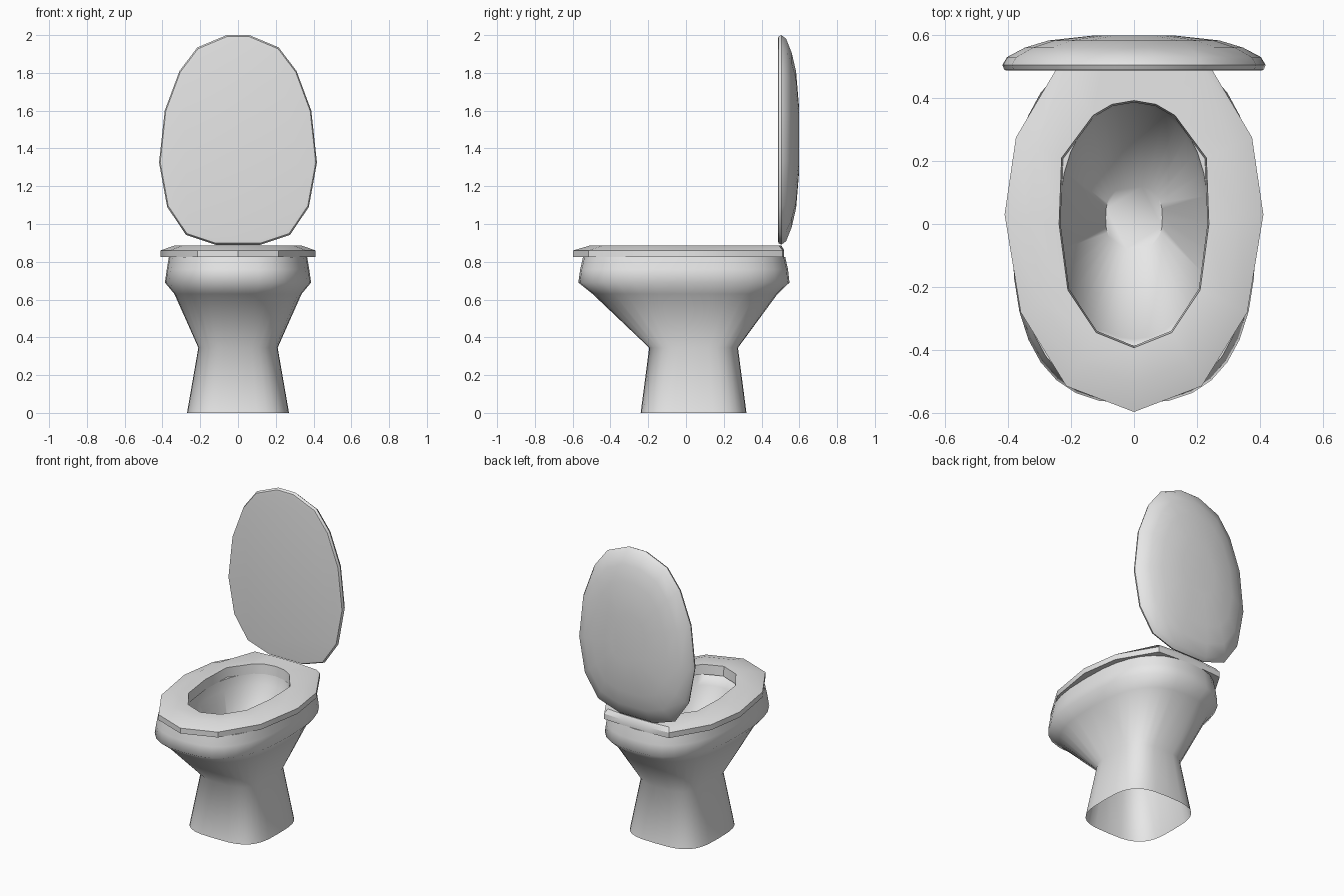
import bpy, math

if "Cube" in bpy.data.objects:
    bpy.data.objects.remove(bpy.data.objects["Cube"])

white = bpy.data.materials.new("white_ceramic")
white.diffuse_color = (0.8, 0.8, 0.8, 1)
white.use_nodes = True
white.node_tree.nodes["Principled BSDF"].inputs["Base Color"].default_value = white.diffuse_color


def loft(name, rings, cap_start=False, cap_end=False, closed=False, angle=35):
    """Skin a list of equal-length point rings into one object."""
    n = len(rings[0])
    verts = [p for r in rings for p in r]
    faces = []
    for i in range(len(rings) if closed else len(rings) - 1):
        j = (i + 1) % len(rings)
        for k in range(n):
            m = (k + 1) % n
            faces.append((i * n + k, i * n + m, j * n + m, j * n + k))
    if cap_start:
        faces.append(tuple(reversed(range(n))))
    if cap_end:
        faces.append(tuple(range((len(rings) - 1) * n, len(rings) * n)))
    me = bpy.data.meshes.new(name)
    me.from_pydata(verts, [], faces)
    me.materials.append(white)
    ob = bpy.data.objects.new(name, me)
    bpy.context.collection.objects.link(ob)
    bpy.ops.object.select_all(action='DESELECT')
    ob.select_set(True)
    bpy.context.view_layer.objects.active = ob
    bpy.ops.object.shade_smooth_by_angle(angle=math.radians(angle))
    return ob


def oval(z, half_width, front, back, p, n=32):
    """Rounded-square ring (superellipse) between y = front and y = back."""
    cy, b = (front + back) / 2, (back - front) / 2
    pts = []
    for i in range(n):
        t = 2 * math.pi * i / n
        c, s = math.cos(t), math.sin(t)
        pts.append((half_width * math.copysign(abs(c) ** (2 / p), c),
                    cy + b * math.copysign(abs(s) ** (2 / p), s), z))
    return pts


def mirrored(half):
    """Complete an outline given from its bottom to its top on the +x side."""
    return half + [(-x, y) for x, y in reversed(half) if x > 1e-6]


# Pedestal and bowl: outer skin up, over the rim, then down the inside
loft("bowl", [
    oval(0.0, 0.27, -0.24, 0.32, 3.3),
    oval(0.345, 0.21, -0.195, 0.275, 3.0),
    oval(0.63, 0.337, -0.495, 0.485, 2.6),
    oval(0.69, 0.387, -0.57, 0.548, 2.6),
    oval(0.76, 0.377, -0.56, 0.54, 2.6),
    oval(0.826, 0.366, -0.545, 0.525, 2.6),
    oval(0.826, 0.238, -0.392, 0.39, 2.2),
    oval(0.76, 0.228, -0.365, 0.375, 2.2),
    oval(0.35, 0.09, -0.08, 0.12, 2.6),
], cap_end=True, angle=70)

# Seat ring
outer = mirrored([(0, -0.597), (0.215, -0.515), (0.36, -0.28), (0.411, 0.03),
                  (0.375, 0.275), (0.235, 0.512), (0.1, 0.52), (0, 0.52)])
hole = mirrored([(0, -0.393), (0.12, -0.345), (0.21, -0.21), (0.238, 0.0),
                 (0.23, 0.21), (0.13, 0.345), (0.07, 0.38), (0, 0.392)])
shoulder = []
for (ox, oy), (hx, hy) in zip(outer, hole):
    t = 0.12 if oy > 0.5 else 0.45
    shoulder.append((ox + (hx - ox) * t, oy + (hy - oy) * t))


def at(outline, z):
    return [(x, y, z) for x, y in outline]


loft("seat", [at(outer, 0.825), at(outer, 0.86), at(shoulder, 0.887),
              at(hole, 0.887), at([(x * 0.98, y * 0.985) for x, y in hole], 0.825)],
     closed=True)

# Raised lid: flat front, domed back
lid = mirrored([(0.12, 0.89), (0.275, 0.942), (0.375, 1.09), (0.418, 1.325),
                (0.388, 1.60), (0.31, 1.81), (0.215, 1.935), (0.06, 2.0)])
mid = 1.445
loft("lid", [[(x * s, y, mid + (z - mid) * s) for x, z in lid]
             for s, y in ((0.955, 0.487), (0.985, 0.489), (1.0, 0.505), (0.965, 0.53),
                          (0.83, 0.56), (0.65, 0.583), (0.3, 0.599))],
     cap_start=True, cap_end=True, angle=50)

# Make all surfaces face outward
for ob in list(bpy.context.collection.objects):
    bpy.ops.object.select_all(action='DESELECT')
    ob.select_set(True)
    bpy.context.view_layer.objects.active = ob
    bpy.ops.object.mode_set(mode='EDIT')
    bpy.ops.mesh.select_all(action='SELECT')
    bpy.ops.mesh.normals_make_consistent(inside=False)
    bpy.ops.object.mode_set(mode='OBJECT')
